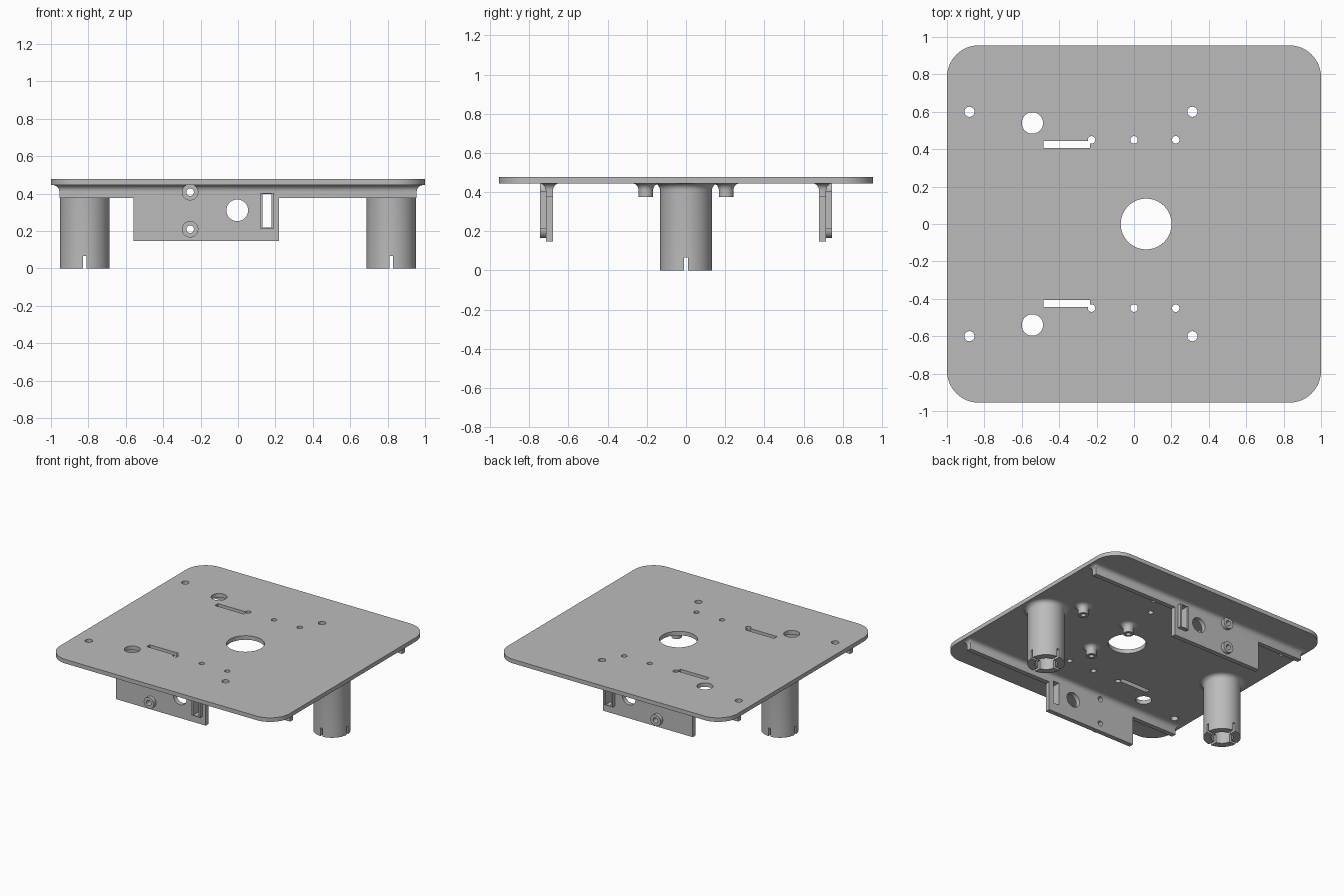
import bpy, bmesh
from math import sin, cos, pi
from mathutils import Matrix, Vector

cube = bpy.data.objects.get("Cube")
if cube:
    bpy.data.objects.remove(cube, do_unlink=True)

grey = bpy.data.materials.new("matte grey")
grey.use_nodes = True
grey.diffuse_color = (0.5, 0.5, 0.5, 1)
grey.node_tree.nodes["Principled BSDF"].inputs["Base Color"].default_value = grey.diffuse_color

PLATE_LOW, PLATE_TOP, FILLET = 0.445, 0.477, 0.035


def make_object(name, bm):
    bmesh.ops.recalc_face_normals(bm, faces=bm.faces)
    mesh = bpy.data.meshes.new(name)
    bm.to_mesh(mesh)
    bm.free()
    mesh.materials.append(grey)
    obj = bpy.data.objects.new(name, mesh)
    bpy.context.collection.objects.link(obj)
    return obj


def outline(hx, hy, r, steps):
    """Rectangle with rounded corners; a circle when r equals both half sizes."""
    points = []
    for k, (sx, sy) in enumerate([(1, 1), (-1, 1), (-1, -1), (1, -1)]):
        for i in range(steps + 1):
            a = (k + i / steps) * pi / 2
            points.append((sx * (hx - r) + r * cos(a), sy * (hy - r) + r * sin(a)))
    return points


def loft(name, levels, center=(0, 0), steps=8):
    """Stack outlines given as (z, half x, half y, corner radius)."""
    bm = bmesh.new()
    rings = []
    for z, hx, hy, r in levels:
        rings.append([bm.verts.new((center[0] + x, center[1] + y, z))
                      for x, y in outline(hx, hy, r, steps)])
    for low, high in zip(rings, rings[1:]):
        for i in range(len(low)):
            j = (i + 1) % len(low)
            bm.faces.new((low[i], low[j], high[j], high[i]))
    bm.faces.new(rings[0][::-1])
    bm.faces.new(rings[-1])
    bmesh.ops.remove_doubles(bm, verts=bm.verts, dist=1e-5)
    return make_object(name, bm)


def flared(name, bottom, hx, hy, r, center, steps):
    """Upright part that curves out where it meets the plate."""
    levels = [(bottom, hx, hy, r)]
    for i in range(7):
        t = i / 6 * pi / 2
        d = FILLET * (1 - cos(t))
        levels.append((PLATE_LOW - FILLET + FILLET * sin(t), hx + d, hy + d, r + d))
    levels.append((PLATE_LOW + 0.01, hx + FILLET, hy + FILLET, r + FILLET))
    return loft(name, levels, center, steps)


def box(name, x0, x1, y0, y1, z0, z1):
    bm = bmesh.new()
    size = Vector((x1 - x0, y1 - y0, z1 - z0))
    mid = Vector((x0 + x1, y0 + y1, z0 + z1)) / 2
    bmesh.ops.create_cube(bm, size=1, matrix=Matrix.Translation(mid) @ Matrix.Diagonal((*size, 1)))
    return make_object(name, bm)


def cylinder(name, center, radius, depth, axis="Z"):
    bm = bmesh.new()
    turn = Matrix.Rotation(pi / 2, 4, "X") if axis == "Y" else Matrix()
    bmesh.ops.create_cone(bm, cap_ends=True, segments=40, radius1=radius, radius2=radius,
                          depth=depth, matrix=Matrix.Translation(center) @ turn)
    return make_object(name, bm)


def combine(obj, other, operation="DIFFERENCE"):
    mod = obj.modifiers.new("combine", "BOOLEAN")
    mod.operation, mod.solver, mod.object = operation, "EXACT", other
    bpy.context.view_layer.objects.active = obj
    bpy.ops.object.modifier_apply(modifier=mod.name)
    bpy.data.objects.remove(other, do_unlink=True)


def smooth(obj):
    bpy.ops.object.select_all(action="DESELECT")
    obj.select_set(True)
    bpy.context.view_layer.objects.active = obj
    bpy.ops.object.shade_smooth_by_angle(angle=0.52)


# Top plate with its holes and slots
plate = loft("top_plate", [(PLATE_LOW, 1, 0.955, 0.17), (PLATE_TOP, 1, 0.955, 0.17)], steps=16)
combine(plate, cylinder("cutter", (0.065, 0, 0.46), 0.136, 0.2))
small_holes = [(-0.88, 0.6, 0.027), (0.312, 0.6, 0.027), (-0.543, 0.54, 0.057),
               (-0.227, 0.45, 0.02), (0, 0.45, 0.02), (0.223, 0.45, 0.02)]
for side in (-1, 1):
    for x, y, r in small_holes:
        combine(plate, cylinder("cutter", (x, side * y, 0.46), r, 0.2))
    y0, y1 = sorted((side * 0.405, side * 0.443))
    combine(plate, box("cutter", -0.485, -0.235, y0, y1, 0.3, 0.6))
smooth(plate)

# Side rails, each with a hanging panel, bosses and a slot frame
for side, label in ((-1, "front"), (1, "back")):
    rail = flared(label + "_rail", 0.375, 0.955, 0.0185, 0.0005, (0, side * 0.6975), 4)
    y0, y1 = sorted((side * 0.679, side * 0.716))
    combine(rail, box("panel", -0.56, 0.22, y0, y1, 0.147, 0.44), "UNION")
    y0, y1 = sorted((side * 0.7, side * 0.745))
    combine(rail, box("slot_frame", 0.117, 0.192, y0, y1, 0.212, 0.402), "UNION")
    for z in (0.407, 0.209):
        combine(rail, cylinder("boss", (-0.256, side * 0.7225, z), 0.044, 0.045, "Y"), "UNION")
    for x, z, r in ((-0.256, 0.407, 0.02), (-0.256, 0.209, 0.02), (-0.004, 0.31, 0.058)):
        combine(rail, cylinder("cutter", (x, side * 0.7, z), r, 0.2, "Y"))
    y0, y1 = sorted((side * 0.6, side * 0.8))
    combine(rail, box("cutter", 0.131, 0.178, y0, y1, 0.217, 0.397))
    smooth(rail)

# Hollow round legs with four notches at the foot
for x, label in ((-0.82, "right"), (0.82, "left")):
    leg = flared(label + "_leg", 0, 0.133, 0.133, 0.133, (x, 0), 12)
    combine(leg, cylinder("cutter", (x, 0, 0.1), 0.08, 0.4))
    combine(leg, box("cutter", x - 0.01, x + 0.01, -0.2, 0.2, -0.1, 0.065))
    combine(leg, box("cutter", x - 0.2, x + 0.2, -0.01, 0.01, -0.1, 0.065))
    smooth(leg)

# Short standoffs under the plate
for x in (0.225, 0.645):
    for y in (-0.205, 0.205):
        standoff = flared("standoff", 0.375, 0.037, 0.037, 0.037, (x, y), 8)
        combine(standoff, cylinder("cutter", (x, y, 0.39), 0.018, 0.1))
        smooth(standoff)
